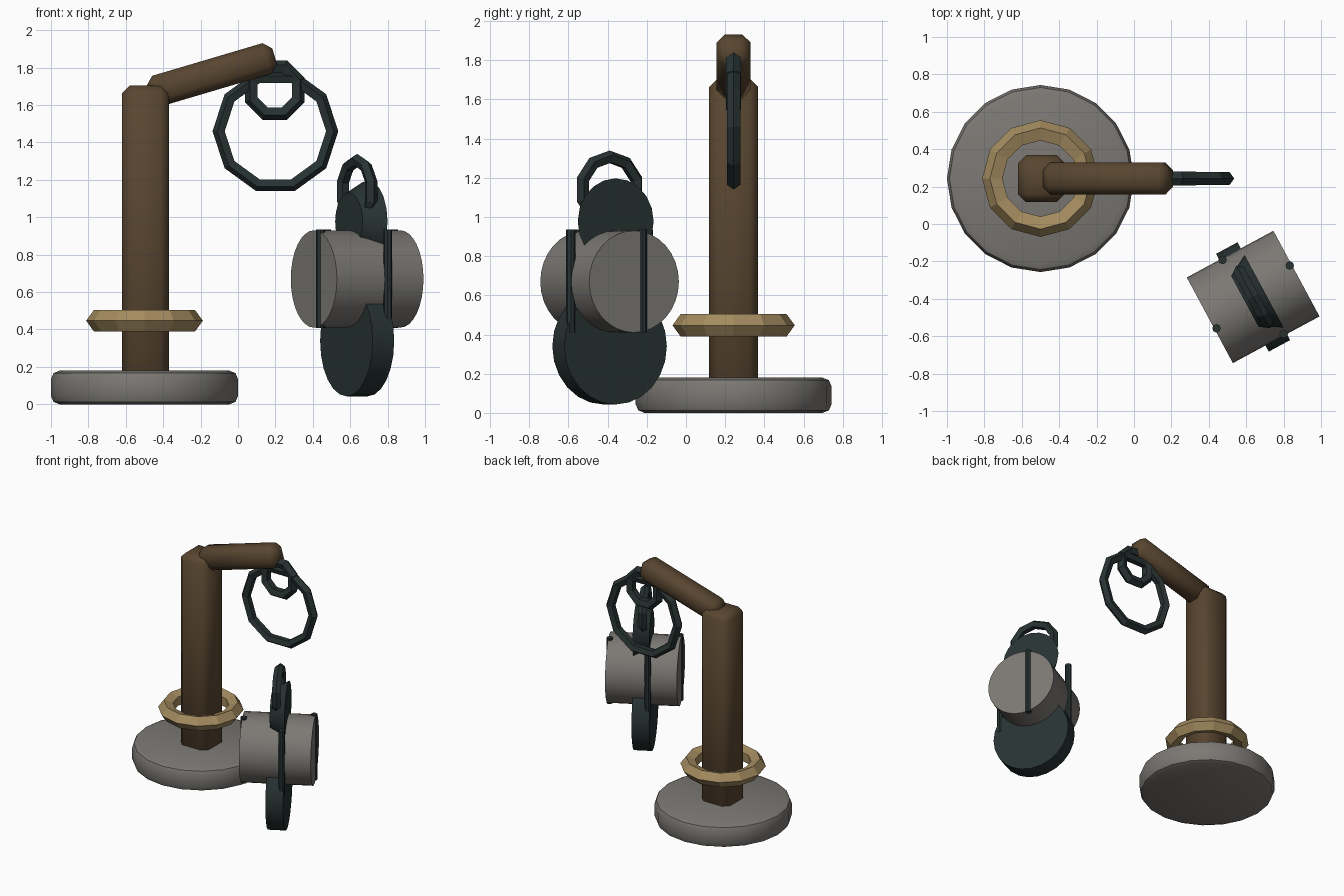
import bpy
from math import radians, pi, cos, sin
from mathutils import Vector

old = bpy.data.objects.get("Cube")
if old:
    bpy.data.objects.remove(old)


def material(name, rgb):
    m = bpy.data.materials.new(name)
    m.use_nodes = True
    m.diffuse_color = (*rgb, 1)
    m.node_tree.nodes["Principled BSDF"].inputs["Base Color"].default_value = (*rgb, 1)
    return m


wood = material("brown wood", (0.098, 0.06, 0.029))
stone = material("grey stone", (0.2, 0.19, 0.175))
iron = material("dark iron", (0.021, 0.032, 0.032))
rope = material("tan rope", (0.37, 0.26, 0.115))


def finish(name, mat, bevel=0, segments=1, smooth=None):
    ob = bpy.context.object
    ob.name = name
    ob.data.materials.append(mat)
    if bevel:
        bpy.ops.object.transform_apply(location=False, rotation=False, scale=True)
        mod = ob.modifiers.new("chamfer", 'BEVEL')
        mod.width, mod.segments = bevel, segments
        bpy.ops.object.modifier_apply(modifier=mod.name)
    if smooth:
        bpy.ops.object.shade_smooth_by_angle(angle=radians(smooth))
    return ob


def beam(name, size, loc, rot=(0, 0, 0)):
    bpy.ops.mesh.primitive_cube_add(size=1, location=loc, rotation=rot)
    bpy.context.object.scale = size
    finish(name, wood, bevel=0.042, smooth=50)


def ring(name, mat, loc, rot, major, minor, sides):
    bpy.ops.mesh.primitive_torus_add(location=loc, rotation=rot, major_radius=major,
                                     minor_radius=minor, major_segments=sides,
                                     minor_segments=5)
    finish(name, mat)


def drum(name, mat, loc, rot, r1, r2, depth, sides, bevel=0, segments=1):
    bpy.ops.mesh.primitive_cone_add(vertices=sides, radius1=r1, radius2=r2, depth=depth,
                                    location=loc, rotation=rot)
    finish(name, mat, bevel, segments, smooth=40)


# Post stand: stone foot, wooden post, sloping arm and hanging rings
px, py = -0.5, 0.243
drum("base", stone, (px, py, 0.09), (0, 0, 0), 0.5, 0.5, 0.18, 20, 0.045, 2)
beam("post", (0.25, 0.25, 1.6), (px + 0.005, py, 0.905))
tilt = radians(16.5)
beam("arm", (0.7, 0.173, 0.17), (-0.14, py, 1.762), (0, -tilt, 0))
ring("rope_ring", rope, (px, py, 0.447), (0, 0, 0), 0.252, 0.06, 12)
ring("small_ring", iron, (0.197, py, 1.68), (pi / 2, pi / 8, 0), 0.132, 0.04, 8)
ring("large_ring", iron, (0.2, py, 1.46), (pi / 2, 0, 0), 0.3, 0.036, 10)

# Lantern: a drum lying along a turned horizontal axis
turn = radians(28.3)
axis = Vector((cos(turn), sin(turn), 0))
side = Vector((-sin(turn), cos(turn), 0))
lying = (0, pi / 2, turn)


def at(u, v, z):
    return Vector((0.637, -0.39, z)) + axis * u + side * v


drum("lantern_body", stone, at(0, 0, 0.67), lying, 0.26, 0.26, 0.526, 32)
drum("lower_disc", iron, at(0, 0, 0.34), lying, 0.297, 0.297, 0.13, 24)
drum("upper_disc", iron, at(0.008, 0, 0.977), lying, 0.155, 0.22, 0.116, 20)
ring("handle_ring", iron, at(0, 0, 1.14), lying, 0.165, 0.034, 10)

# Four upright rods around the drum
rods = [(0.252, 0.055), (-0.05, 0.252), (-0.252, -0.055), (0.05, -0.252)]
for i, (u, v) in enumerate(rods):
    drum(f"rod_{i + 1}", iron, at(u, v, 0.672), (0, 0, 0), 0.023, 0.023, 0.526, 8)
